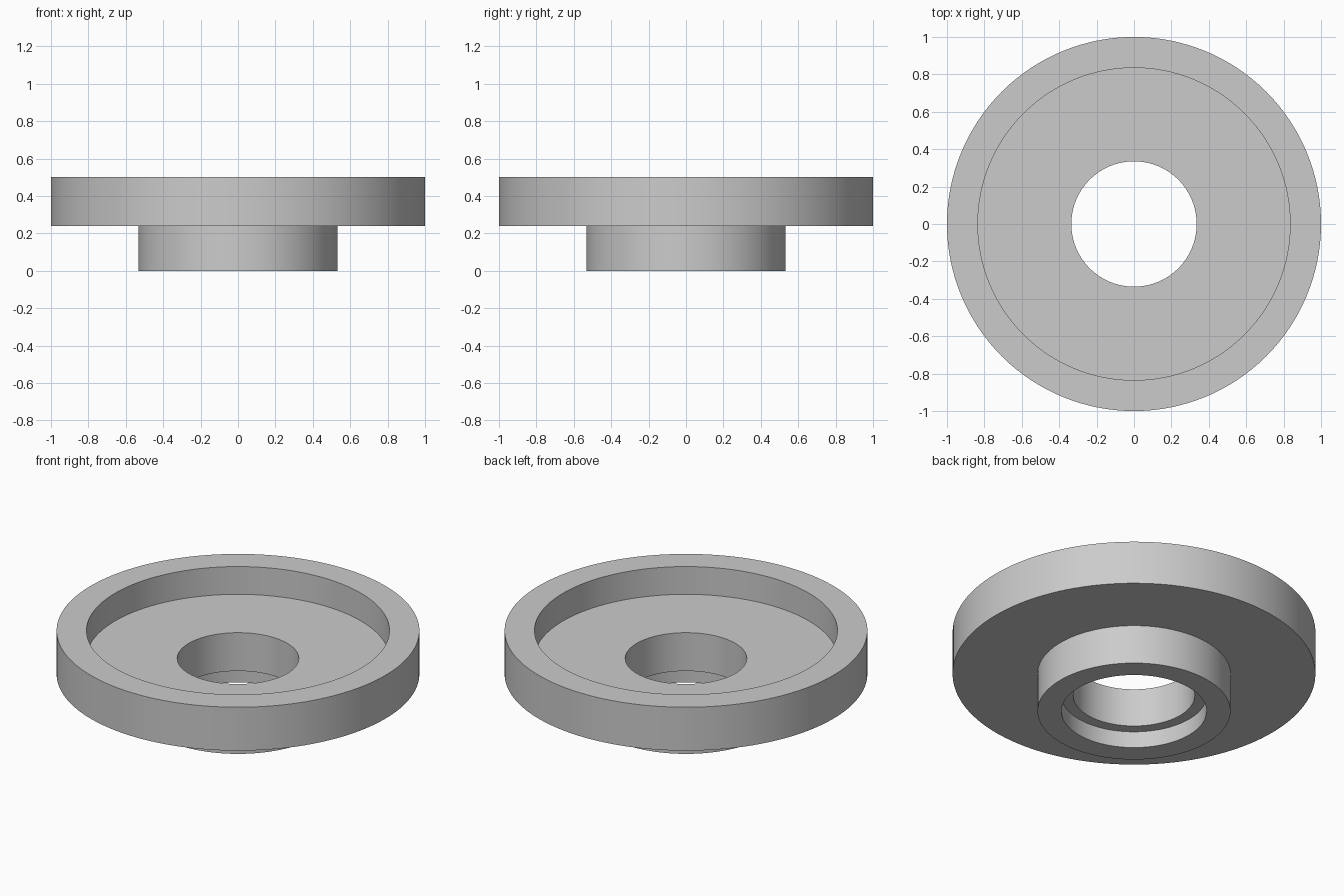
import bpy
import bmesh
import math

cube = bpy.data.objects.get("Cube")
if cube:
    bpy.data.objects.remove(cube, do_unlink=True)

SEGMENTS = 128

# Single plain grey
grey = bpy.data.materials.new("plain_grey")
grey.use_nodes = True
colour = (0.6, 0.6, 0.6, 1.0)
grey.diffuse_color = colour
grey.node_tree.nodes["Principled BSDF"].inputs["Base Color"].default_value = colour


def lathe(name, profile):
    """Revolve a closed (radius, height) profile around the z axis."""
    bm = bmesh.new()
    rings = []
    for i in range(SEGMENTS):
        a = 2 * math.pi * i / SEGMENTS
        rings.append([bm.verts.new((r * math.cos(a), r * math.sin(a), z))
                      for r, z in profile])
    count = len(profile)
    for i in range(SEGMENTS):
        here, there = rings[i], rings[(i + 1) % SEGMENTS]
        for j in range(count):
            k = (j + 1) % count
            bm.faces.new((here[j], there[j], there[k], here[k]))
    bmesh.ops.recalc_face_normals(bm, faces=bm.faces)
    mesh = bpy.data.meshes.new(name)
    bm.to_mesh(mesh)
    bm.free()
    mesh.materials.append(grey)
    obj = bpy.data.objects.new(name, mesh)
    bpy.context.collection.objects.link(obj)
    bpy.ops.object.select_all(action="DESELECT")
    obj.select_set(True)
    bpy.context.view_layer.objects.active = obj
    bpy.ops.object.shade_smooth_by_angle(angle=math.radians(30))
    return obj


# Hub, flange, recessed dish, through hole and counterbore as one turned part
lathe("flanged_bushing", [
    (0.40, 0.0), (0.532, 0.0),      # hub foot
    (0.532, 0.238), (1.0, 0.238),   # flange underside
    (1.0, 0.502), (0.835, 0.502),   # raised rim
    (0.835, 0.333), (0.335, 0.333), # recessed floor
    (0.335, 0.10), (0.40, 0.10),    # hole and counterbore shoulder
])
